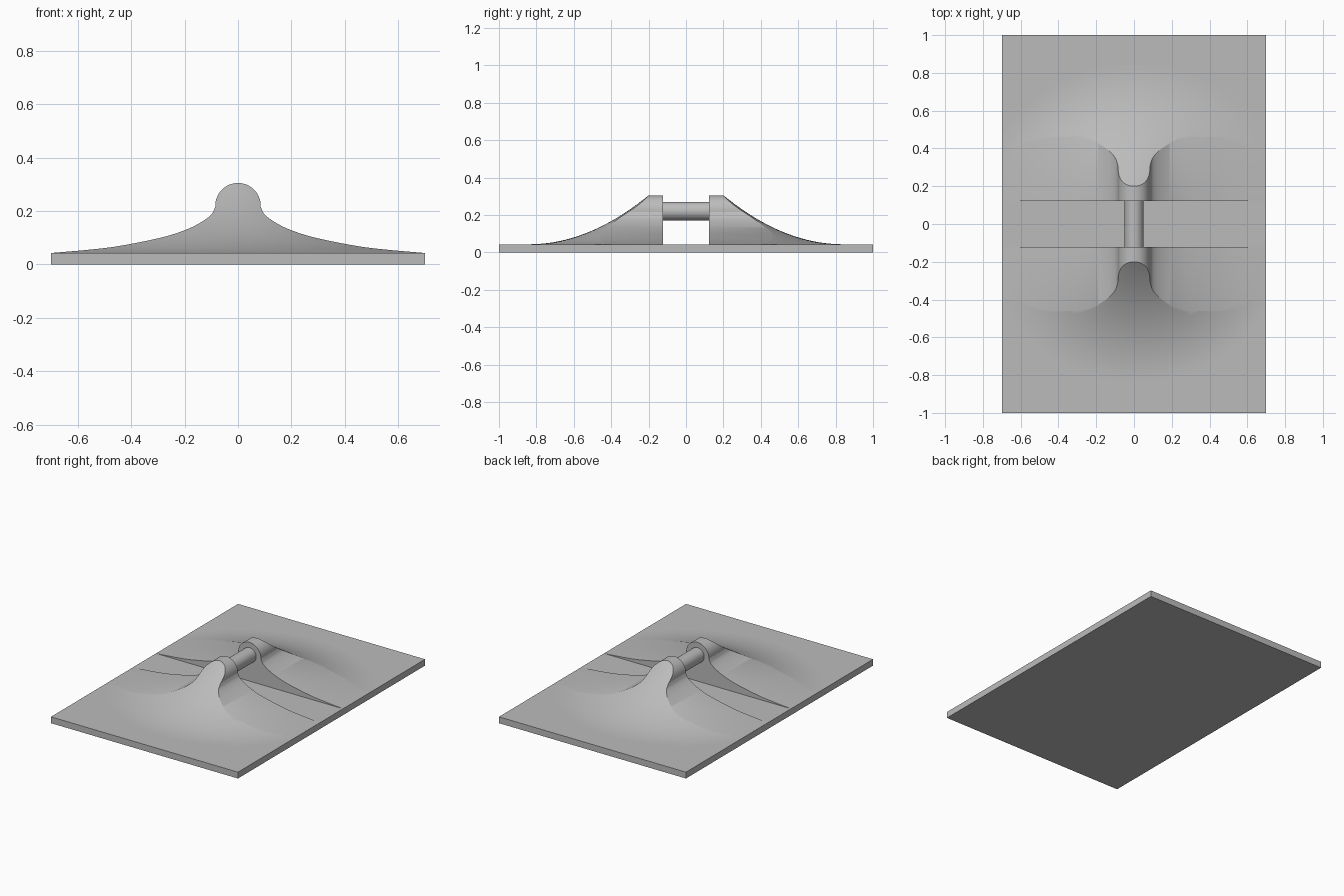
import bpy, bmesh, math
from mathutils import Vector

cube = bpy.data.objects.get("Cube")
if cube:
    bpy.data.objects.remove(cube, do_unlink=True)

PLATE_TOP, PIN_Z, HEAD_R, GAP = 0.043, 0.22, 0.085, 0.123
FOOT_R, COLLAR_R, TOP = 0.84, 0.2, 0.305

grey = bpy.data.materials.new("plain grey")
grey.use_nodes = True
grey.diffuse_color = (0.5, 0.5, 0.5, 1)
grey.node_tree.nodes["Principled BSDF"].inputs["Base Color"].default_value = (0.5, 0.5, 0.5, 1)


def finish(name, bm):
    bmesh.ops.recalc_face_normals(bm, faces=bm.faces)
    mesh = bpy.data.meshes.new(name)
    bm.to_mesh(mesh)
    bm.free()
    mesh.materials.append(grey)
    obj = bpy.data.objects.new(name, mesh)
    bpy.context.collection.objects.link(obj)
    return obj


def smooth(obj):
    bpy.ops.object.select_all(action='DESELECT')
    obj.select_set(True)
    bpy.context.view_layer.objects.active = obj
    bpy.ops.object.shade_smooth_by_angle(angle=math.radians(25))


def spline(points, steps=6):
    """Catmull-Rom curve through the points."""
    p = [Vector(q) for q in points]
    p = [2 * p[0] - p[1]] + p + [2 * p[-1] - p[-2]]
    out = []
    for a, b, c, d in zip(p, p[1:], p[2:], p[3:]):
        for i in range(steps):
            t = i / steps
            out.append(0.5 * (2 * b + (c - a) * t + (2 * a - 5 * b + 4 * c - d) * t * t
                              + (3 * b - a - 3 * c + d) * t ** 3))
    return out + [p[-2]]


# base plate
bm = bmesh.new()
bmesh.ops.create_cube(bm, size=1)
for v in bm.verts:
    v.co = (v.co.x * 1.4, v.co.y * 2, (v.co.z + 0.5) * PLATE_TOP)
finish("base_plate", bm)

# flared section: round head on a neck that sweeps out to the plate edges
flare = spline([(0.085, 0.215), (0.1, 0.187), (0.14, 0.157), (0.2, 0.128),
                (0.29, 0.1), (0.44, 0.07), (0.55, 0.056), (0.7, PLATE_TOP)])
flare = [(p.x, p.y) for p in flare]
head = [(HEAD_R * math.cos(a), PIN_Z + HEAD_R * math.sin(a))
        for a in (math.pi * i / 32 for i in range(33))]
section = ([(0.7, 0.02)] + flare[::-1] + head
           + [(-x, z) for x, z in flare] + [(-0.7, 0.02)])

# turned body that tapers the lugs down to the plate
steps = 24
taper = [(0, 0.01), (FOOT_R, 0.01)]
for i in range(steps + 1):
    t = i / steps
    taper.append((FOOT_R + (COLLAR_R - FOOT_R) * t, PLATE_TOP + (TOP - PLATE_TOP) * t * t))
taper += [(COLLAR_R - 0.02, TOP + 0.02), (0, TOP + 0.02)]
bm = bmesh.new()
ring = [bm.verts.new((r, 0, z)) for r, z in taper]
edges = [bm.edges.new(pair) for pair in zip(ring, ring[1:])]
bmesh.ops.spin(bm, geom=ring + edges, cent=(0, 0, 0), axis=(0, 0, 1),
               angle=math.tau, steps=128)
bmesh.ops.remove_doubles(bm, verts=bm.verts, dist=1e-5)
turned = finish("taper_cutter", bm)
turned.hide_render = True

# front and back lugs
for name, side in (("front_lug", -1), ("back_lug", 1)):
    bm = bmesh.new()
    face = bm.faces.new([bm.verts.new((x, side * GAP, z)) for x, z in section])
    ext = bmesh.ops.extrude_face_region(bm, geom=[face])["geom"]
    bmesh.ops.translate(bm, vec=(0, side * 0.8, 0),
                        verts=[g for g in ext if isinstance(g, bmesh.types.BMVert)])
    lug = finish(name, bm)
    mod = lug.modifiers.new("taper", 'BOOLEAN')
    mod.operation, mod.solver, mod.object = 'INTERSECT', 'EXACT', turned
    bpy.context.view_layer.objects.active = lug
    bpy.ops.object.modifier_apply(modifier="taper")
    smooth(lug)
bpy.data.objects.remove(turned, do_unlink=True)

# cross pin between the lugs
bpy.ops.mesh.primitive_cylinder_add(vertices=48, radius=0.05, depth=2 * GAP + 0.02,
                                    location=(0, 0, PIN_Z), rotation=(math.pi / 2, 0, 0))
pin = bpy.context.object
pin.name = "cross_pin"
pin.data.materials.append(grey)
smooth(pin)
